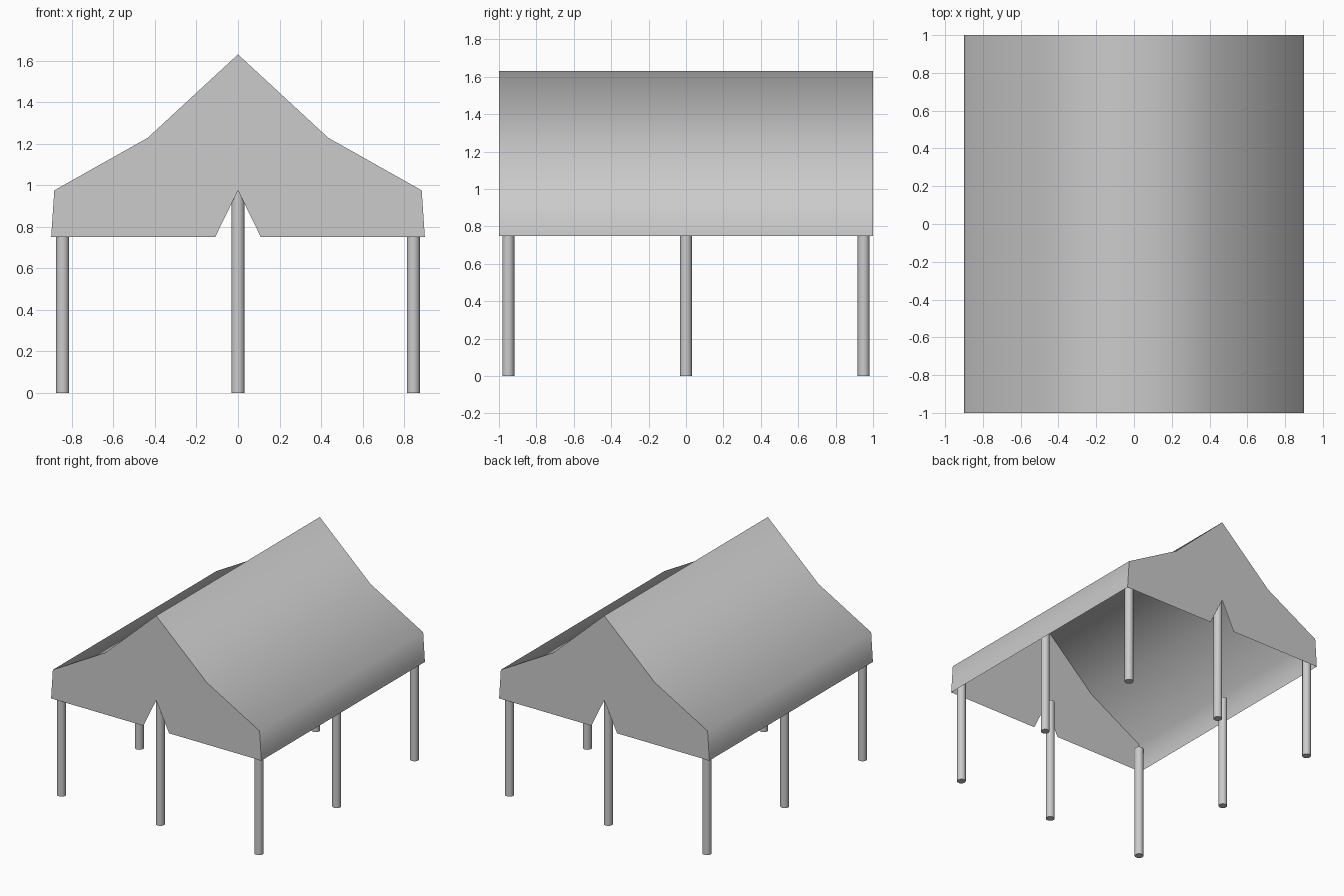
import bpy, bmesh

if "Cube" in bpy.data.objects:
    bpy.data.objects.remove(bpy.data.objects["Cube"])

HALF_LEN = 1.0
EAVE_Z = 0.75
# Right half of the roof outline, from hem to ridge
HALF = [(0.90, EAVE_Z), (0.885, 0.975), (0.435, 1.228), (0.0, 1.63)]
OUTLINE = HALF + [(-x, z) for x, z in reversed(HALF[:-1])]
# Door slit cut up into the lower edge of each gable
SLIT = [(-0.11, EAVE_Z), (0.0, 0.975), (0.11, EAVE_Z)]


def make_object(name, bm, smooth=False):
    mesh = bpy.data.meshes.new(name)
    for f in bm.faces:
        f.smooth = smooth
    bm.to_mesh(mesh)
    bm.free()
    obj = bpy.data.objects.new(name, mesh)
    bpy.context.collection.objects.link(obj)
    return obj


# Canvas roof: open sheet swept along y, smoothly shaded
bm = bmesh.new()
rows = [[bm.verts.new((x, y, z)) for x, z in OUTLINE] for y in (-HALF_LEN, HALF_LEN)]
for i in range(len(OUTLINE) - 1):
    bm.faces.new((rows[0][i], rows[1][i], rows[1][i + 1], rows[0][i + 1]))
make_object("canvas_roof", bm, smooth=True)

# Flat end panels with the door slit
for name, y in (("front_gable", -HALF_LEN), ("back_gable", HALF_LEN)):
    bm = bmesh.new()
    pts = OUTLINE + SLIT
    if y > 0:
        pts = pts[::-1]
    face = bm.faces.new([bm.verts.new((x, y, z)) for x, z in pts])
    face.normal_update()
    if face.normal.y * y < 0:
        face.normal_flip()
    bmesh.ops.triangulate(bm, faces=[face])
    make_object(name, bm)


# Round poles
def pole(name, x, y, height):
    bpy.ops.mesh.primitive_cylinder_add(vertices=16, radius=0.032, depth=height,
                                        location=(x, y, height / 2))
    bpy.context.object.name = name
    bpy.ops.object.shade_smooth_by_angle()


for row, y in (("front", -0.95), ("middle", 0.0), ("back", 0.95)):
    for side, x in (("left", -0.845), ("right", 0.845)):
        pole(f"{row}_{side}_pole", x, y, 0.90)
    if y:
        pole(f"{row}_center_pole", 0.0, y, 0.98)
